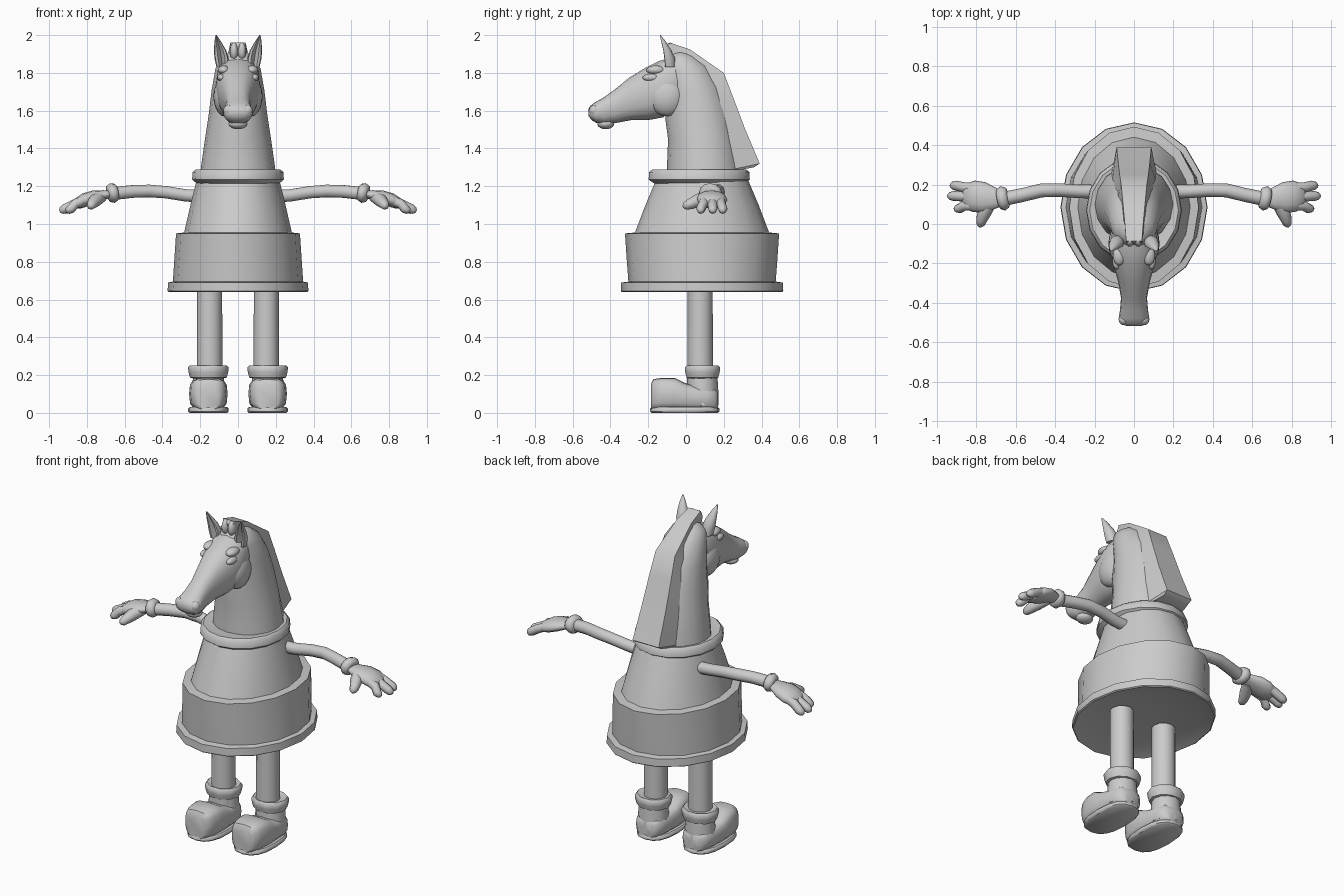
import bpy, bmesh, math
from mathutils import Vector as V

stone = bpy.data.materials.new("plain grey")
stone.diffuse_color = (0.6, 0.6, 0.6, 1)


def spow(a, e):
    return math.copysign(abs(a) ** e, a)


def ring(c, u, v, n=16, e=1.0):
    """Closed (super)ellipse around c with half axes u and v."""
    c, u, v = V(c), V(u), V(v)
    t = [2 * math.pi * i / n for i in range(n)]
    return [c + u * spow(math.cos(a), e) + v * spow(math.sin(a), e) for a in t]


def finish(bm, name, angle):
    bmesh.ops.recalc_face_normals(bm, faces=bm.faces)
    me = bpy.data.meshes.new(name)
    bm.to_mesh(me)
    bm.free()
    me.materials.append(stone)
    me.shade_smooth()
    me.set_sharp_from_angle(angle=math.radians(angle))
    ob = bpy.data.objects.new(name, me)
    bpy.context.collection.objects.link(ob)
    return ob


def loft(name, rings, pair=False, angle=45):
    """Skin a list of rings and cap the ends; pair builds both sides."""
    for s in ((1, -1) if pair else (1,)):
        bm = bmesh.new()
        vs = [[bm.verts.new((p.x * s, p.y, p.z)) for p in r] for r in rings]
        for a, b in zip(vs, vs[1:]):
            for i in range(len(a)):
                j = (i + 1) % len(a)
                bm.faces.new((a[i], a[j], b[j], b[i]))
        bm.faces.new(vs[0])
        bm.faces.new(vs[-1])
        finish(bm, name + ("" if not pair else "_left" if s > 0 else "_right"), angle)


def profile(rows, n=16, e=1.0):
    """Rings spanning two points (y, z) in the middle plane, with half width w."""
    out = []
    for y1, z1, y2, z2, w in rows:
        a, b = V((0, y1, z1)), V((0, y2, z2))
        out.append(ring((a + b) / 2, (a - b) / 2, (w, 0, 0), n, e))
    return out


def tube(name, pts, radii, n=10, flat=1.0):
    """Tube along pts, mirrored to both sides; flat squashes it vertically."""
    pts, rings = [V(p) for p in pts], []
    for i, p in enumerate(pts):
        d = (pts[min(i + 1, len(pts) - 1)] - pts[max(i - 1, 0)]).normalized()
        side = d.cross(V((0, 0, 1))).normalized()
        rings.append(ring(p, side * radii[i], side.cross(d) * radii[i] * flat, n))
    loft(name, rings, True, 60)


def blob(name, c, r, pair=False):
    for s in ((1, -1) if pair else (1,)):
        bm = bmesh.new()
        bmesh.ops.create_uvsphere(bm, u_segments=16, v_segments=10, radius=1)
        for v in bm.verts:
            v.co = V((s * (c[0] + v.co.x * r[0]), c[1] + v.co.y * r[1], c[2] + v.co.z * r[2]))
        finish(bm, name + ("" if not pair else "_left" if s > 0 else "_right"), 60)


def stack(rows, cx, cy, n=16, e=1.0):
    """Horizontal rings from rows of (z, half width, half depth)."""
    return [ring((cx, cy, z), (rx, 0, 0), (0, ry, 0), n, e) for z, rx, ry in rows]


# Stepped bell body
loft("body", stack([
    (0.675, 0.10, 0.12), (0.66, 0.30, 0.35), (0.64, 0.365, 0.425), (0.645, 0.373, 0.43),
    (0.69, 0.37, 0.428), (0.695, 0.345, 0.39), (0.80, 0.338, 0.398), (0.95, 0.328, 0.408),
    (0.955, 0.285, 0.355), (1.10, 0.252, 0.30), (1.23, 0.22, 0.245)], 0, 0.085))
loft("collar", stack([
    (1.20, 0.19, 0.21), (1.222, 0.228, 0.25), (1.235, 0.243, 0.268), (1.275, 0.24, 0.265),
    (1.288, 0.225, 0.25), (1.28, 0.19, 0.20)], 0, 0.07))

# Neck and head
loft("neck", profile([
    (-0.10, 1.22, 0.30, 1.22, 0.205), (-0.10, 1.32, 0.30, 1.30, 0.195),
    (-0.095, 1.45, 0.27, 1.45, 0.175), (-0.11, 1.56, 0.24, 1.60, 0.155),
    (-0.10, 1.68, 0.19, 1.73, 0.14), (-0.12, 1.80, 0.12, 1.84, 0.12),
    (-0.12, 1.86, 0.05, 1.89, 0.095), (-0.09, 1.89, -0.01, 1.92, 0.05)]), angle=60)
loft("head", profile([
    (0.02, 1.90, 0.02, 1.66, 0.08), (-0.07, 1.885, -0.045, 1.62, 0.115),
    (-0.15, 1.86, -0.12, 1.565, 0.118), (-0.21, 1.83, -0.20, 1.55, 0.105),
    (-0.30, 1.775, -0.29, 1.55, 0.08), (-0.38, 1.71, -0.37, 1.535, 0.066),
    (-0.44, 1.668, -0.43, 1.525, 0.071), (-0.48, 1.645, -0.475, 1.535, 0.078),
    (-0.507, 1.625, -0.50, 1.55, 0.068), (-0.518, 1.605, -0.515, 1.57, 0.04)],
    e=0.85), angle=60)
blob("lower_lip", (0, -0.425, 1.53), (0.05, 0.045, 0.028))
blob("cheek", (0.07, -0.10, 1.675), (0.06, 0.10, 0.105), True)
blob("nostril", (0.05, -0.485, 1.60), (0.028, 0.028, 0.03), True)
blob("eyelid", (0.088, -0.185, 1.775), (0.022, 0.045, 0.02), True)
blob("brow", (0.075, -0.16, 1.815), (0.032, 0.05, 0.024), True)

# Ears with a scooped front
ears = []
for x, y, z, rx, ry in [(0.082, -0.09, 1.83, 0.032, 0.035), (0.088, -0.095, 1.88, 0.037, 0.036),
                        (0.095, -0.105, 1.92, 0.032, 0.027), (0.107, -0.122, 1.965, 0.018, 0.016),
                        (0.116, -0.137, 2.0, 0.003, 0.003)]:
    r = ring((x, y, z), (rx, 0, 0), (0, ry, 0), 12)
    r[9].y += ry * 1.2
    r[8].y += ry * 0.3
    r[10].y += ry * 0.3
    ears.append(r)
loft("ear", ears, True)

# Mane strip: outer point, inner point, outer and inner half width
mane = []
for y1, z1, y2, z2, w1, w2 in [
        (-0.10, 1.94, -0.08, 1.86, 0.034, 0.04), (-0.085, 1.96, -0.04, 1.86, 0.04, 0.045),
        (0.02, 1.925, 0.01, 1.84, 0.048, 0.06), (0.20, 1.80, 0.12, 1.74, 0.065, 0.085),
        (0.25, 1.67, 0.18, 1.62, 0.073, 0.10), (0.31, 1.51, 0.22, 1.45, 0.08, 0.11),
        (0.39, 1.32, 0.25, 1.29, 0.088, 0.115), (0.36, 1.30, 0.25, 1.28, 0.085, 0.11)]:
    mane.append([V((-w1, y1, z1)), V((w1, y1, z1)), V((w2, y2, z2)), V((-w2, y2, z2))])
loft("mane", mane, angle=35)
blob("forelock", (0.021, -0.085, 1.915), (0.022, 0.03, 0.045), True)

# Arms, cuffs and gloved hands
tube("arm", [(0.18, 0.165, 1.145), (0.28, 0.165, 1.152), (0.38, 0.172, 1.168), (0.47, 0.17, 1.175),
             (0.56, 0.148, 1.172), (0.67, 0.125, 1.16)], [0.036, 0.034, 0.034, 0.035, 0.035, 0.036])
tube("wrist_cuff", [(0.637, 0.135, 1.17), (0.643, 0.134, 1.169), (0.665, 0.13, 1.164),
                    (0.685, 0.126, 1.159), (0.69, 0.125, 1.158)],
     [0.035, 0.052, 0.063, 0.052, 0.035], 12, 0.85)
tube("palm", [(0.67, 0.13, 1.16), (0.71, 0.13, 1.153), (0.76, 0.135, 1.143), (0.81, 0.14, 1.127),
              (0.85, 0.14, 1.108), (0.865, 0.14, 1.10)],
     [0.04, 0.057, 0.077, 0.08, 0.065, 0.04], 12, 0.46)
for k, (y0, y1, x1) in enumerate([(0.185, 0.195, 0.93), (0.14, 0.142, 0.943), (0.093, 0.078, 0.91)]):
    tube(f"finger_{k + 1}", [(0.80, y0, 1.13), (0.86, y0, 1.108), (x1 - 0.025, y1, 1.08),
                             (x1 - 0.008, y1, 1.07), (x1, y1, 1.065)],
         [0.024, 0.026, 0.025, 0.019, 0.008], 8)
tube("thumb", [(0.72, 0.12, 1.145), (0.755, 0.065, 1.125), (0.773, 0.02, 1.105),
               (0.779, -0.004, 1.095), (0.781, -0.014, 1.09)],
     [0.03, 0.036, 0.028, 0.021, 0.009], 8)

# Legs, ankle cuffs and shoes
loft("leg", stack([(0.12, 0.07, 0.07), (0.22, 0.068, 0.068), (0.66, 0.066, 0.066)],
                  0.15, 0.075, 12), True)
loft("ankle_cuff", stack([(0.18, 0.07, 0.07), (0.187, 0.097, 0.088), (0.215, 0.105, 0.096),
                          (0.24, 0.108, 0.098), (0.252, 0.098, 0.088), (0.245, 0.065, 0.065)],
                         0.157, 0.087, 10), True)
loft("sole", stack([(0, 0.10, 0.175), (0.008, 0.108, 0.184), (0.022, 0.108, 0.184),
                    (0.03, 0.10, 0.177)], 0.157, -0.007, 16, 0.8), True)
shoe = []
for y, top, w in [(-0.185, 0.155, 0.055), (-0.172, 0.178, 0.078), (-0.13, 0.186, 0.094),
                  (-0.06, 0.186, 0.102), (-0.01, 0.16, 0.10), (0.04, 0.145, 0.095),
                  (0.11, 0.14, 0.09), (0.15, 0.13, 0.075), (0.17, 0.11, 0.05)]:
    h = (top - 0.015) / 2
    shoe.append(ring((0.157, y, 0.015 + h), (w, 0, 0), (0, 0, h), 16, 0.6))
loft("shoe", shoe, True)
loft("shoe_ankle", stack([(0.04, 0.09, 0.085), (0.12, 0.088, 0.083), (0.20, 0.08, 0.078)],
                         0.157, 0.088, 12), True)
